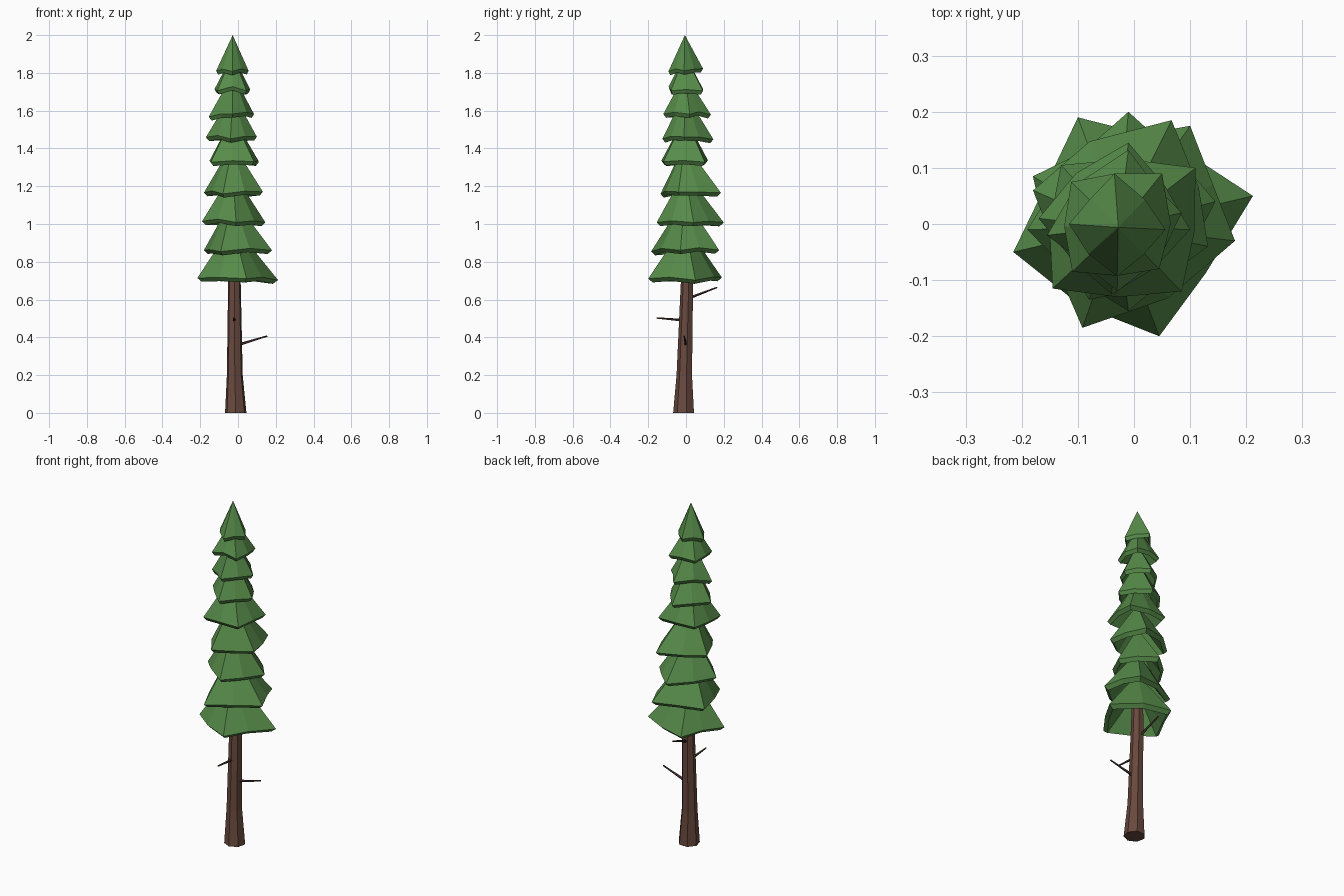
import bpy, bmesh, math, random
from mathutils import Vector

if "Cube" in bpy.data.objects:
    bpy.data.objects.remove(bpy.data.objects["Cube"])

random.seed(4)


def material(name, rgb):
    m = bpy.data.materials.new(name)
    m.diffuse_color = (*rgb, 1)
    m.use_nodes = True
    m.node_tree.nodes["Principled BSDF"].inputs["Base Color"].default_value = m.diffuse_color
    return m


GREEN = material("needle green", (0.095, 0.26, 0.068))
BARK = material("bark brown", (0.14, 0.067, 0.048))
TWIG = material("twig brown", (0.065, 0.036, 0.028))


def finish(name, bm, mat):
    bmesh.ops.recalc_face_normals(bm, faces=bm.faces[:])
    me = bpy.data.meshes.new(name)
    bm.to_mesh(me)
    bm.free()
    me.materials.append(mat)
    bpy.context.collection.objects.link(bpy.data.objects.new(name, me))


def bridge(bm, a, b):
    n = len(a)
    for i in range(n):
        bm.faces.new((a[i], a[(i + 1) % n], b[(i + 1) % n], b[i]))


def fan(bm, ring, tip):
    v = bm.verts.new(tip)
    for i in range(len(ring)):
        bm.faces.new((ring[i], ring[(i + 1) % len(ring)], v))


# Trunk and twigs: tapered tubes through (centre, radius) stations
def tube(name, stations, sides, mat):
    bm = bmesh.new()
    axis = Vector(stations[-1][0]) - Vector(stations[0][0])
    rot = Vector((0, 0, 1)).rotation_difference(axis)
    if abs(axis.z) > 0.9 * axis.length:
        rot.identity()
    rings = []
    for c, r in stations:
        rings.append([bm.verts.new(Vector(c) + rot @ Vector((
            r * math.cos(math.tau * (i + 0.25) / sides),
            r * math.sin(math.tau * (i + 0.25) / sides), 0))) for i in range(sides)])
    for a, b in zip(rings, rings[1:]):
        bridge(bm, a, b)
    bm.faces.new(rings[0])
    bm.faces.new(rings[-1])
    finish(name, bm, mat)


tube("trunk", [((-0.012, -0.01, 0), 0.058), ((-0.017, -0.007, 0.2), 0.043),
               ((-0.019, 0.007, 0.7), 0.034), ((-0.025, 0, 1.6), 0.012)], 7, BARK)

twigs = [((0.0, 0.0, 0.36), (0.155, -0.01, 0.407)),
         ((-0.02, -0.015, 0.49), (-0.022, -0.155, 0.502)),
         ((-0.025, 0.02, 0.61), (-0.03, 0.165, 0.665))]
for i, (a, b) in enumerate(twigs):
    tube(f"twig_{i + 1}", [(a, 0.008), (b, 0.004)], 5, TWIG)


# Foliage tier: hollow four-pointed skirt with a thick lip
def tier(name, z, height, tips):
    c = Vector((sum(p[0] for p in tips) / 4, sum(p[1] for p in tips) / 4))
    c = (c + Vector((-0.025, -0.005))) / 2
    pts = []
    for i in range(4):
        a = Vector(tips[i]) - c
        b = Vector(tips[(i + 1) % 4]) - c
        mid = (a.normalized() + b.normalized()).normalized()
        pts += [(a, 0), (mid * (a.length + b.length) / 2 * random.uniform(0.75, 0.84), 0.012)]
    bm = bmesh.new()
    outer, lip = [], []
    for p, dz in pts:
        zz = z + dz + random.uniform(-0.008, 0.008)
        outer.append(bm.verts.new((c.x + p.x, c.y + p.y, zz)))
        q = p * 0.88
        lip.append(bm.verts.new((c.x + q.x, c.y + q.y, zz - 0.02)))
    bridge(bm, outer, lip)
    apex = (-0.028, -0.006)
    fan(bm, outer, (*apex, z + height))
    fan(bm, lip, (*apex, z + height * 0.65))
    finish(name, bm, GREEN)


# rim height, cone height, four tips going counter-clockwise
tiers = [
    (0.710, 0.29, [(0.212, 0.05), (-0.10, 0.19), (-0.215, -0.05), (0.045, -0.20)]),
    (0.857, 0.28, [(0.10, 0.175), (-0.18, 0.085), (-0.092, -0.185), (0.18, -0.03)]),
    (1.008, 0.27, [(0.145, 0.04), (-0.01, 0.20), (-0.19, -0.01), (-0.01, -0.155)]),
    (1.165, 0.26, [(0.067, 0.185), (-0.18, 0.06), (-0.08, -0.135), (0.132, -0.04)]),
    (1.328, 0.24, [(0.11, 0.10), (-0.13, 0.105), (-0.145, -0.115), (0.085, -0.12)]),
    (1.455, 0.24, [(0.10, -0.01), (-0.01, 0.145), (-0.17, 0.01), (-0.04, -0.125)]),
    (1.575, 0.22, [(0.085, 0.02), (-0.01, 0.132), (-0.155, -0.02), (-0.03, -0.12)]),
    (1.708, 0.19, [(0.05, 0.09), (-0.112, 0.075), (-0.11, -0.085), (0.045, -0.08)]),
    (1.815, 0.185, [(0.056, -0.01), (-0.035, 0.09), (-0.116, 0.0), (-0.03, -0.093)]),
]
for i, t in enumerate(tiers):
    tier(f"foliage_tier_{i + 1}", *t)
